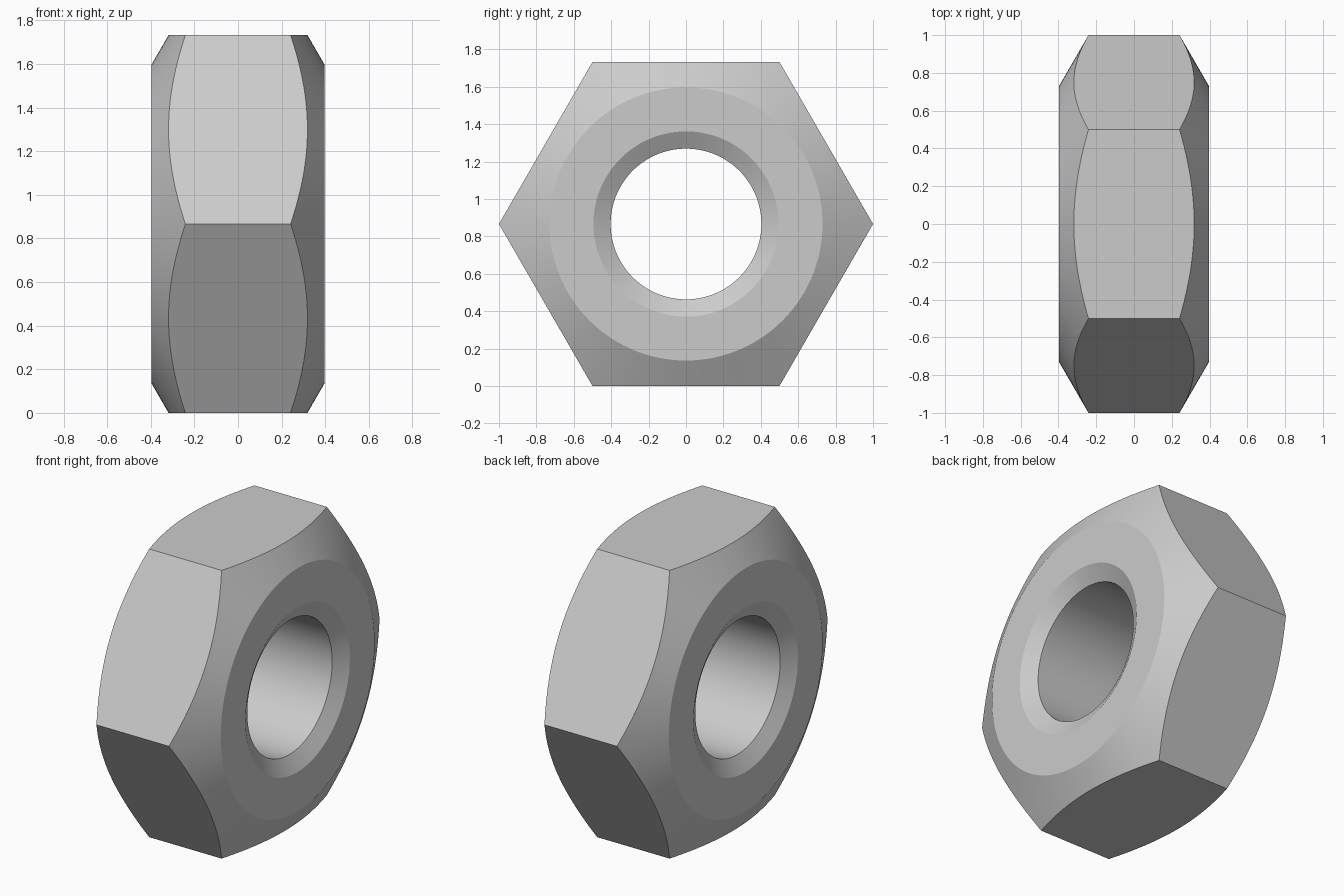
import bpy
import bmesh
from math import cos, sin, pi, tan, radians
from mathutils import Vector

cube = bpy.data.objects.get("Cube")
if cube:
    bpy.data.objects.remove(cube)

# Main dimensions
SEGMENTS = 144
HALF_WIDTH = 0.397
APOTHEM = cos(pi / 6)
FACE_RADIUS = 0.73
BORE_RADIUS = 0.403
SINK_RADIUS = 0.495
BLANK_RADIUS = 1.06
SLOPE = tan(radians(30))

# Plain grey metal
steel = bpy.data.materials.new("grey_steel")
steel.use_nodes = True
grey = (0.6, 0.6, 0.6, 1)
steel.diffuse_color = grey
steel.node_tree.nodes["Principled BSDF"].inputs["Base Color"].default_value = grey

# Half profile as (x, radius): bore, countersink, flat face, chamfer; then mirrored
half = [
    (HALF_WIDTH - (SINK_RADIUS - BORE_RADIUS) * SLOPE, BORE_RADIUS),
    (HALF_WIDTH, SINK_RADIUS),
    (HALF_WIDTH, FACE_RADIUS),
    (HALF_WIDTH - (BLANK_RADIUS - FACE_RADIUS) * SLOPE, BLANK_RADIUS),
]
profile = half + [(-x, r) for x, r in reversed(half)]

# Round blank turned about the x axis
bm = bmesh.new()
rings = []
for i in range(SEGMENTS):
    a = 2 * pi * i / SEGMENTS
    rings.append([bm.verts.new((x, r * cos(a), r * sin(a))) for x, r in profile])
count = len(profile)
for i, ring in enumerate(rings):
    after = rings[(i + 1) % SEGMENTS]
    for j in range(count):
        k = (j + 1) % count
        bm.faces.new((ring[j], ring[k], after[k], after[j]))

# Six flats cut from the blank, each closed with one face
for i in range(6):
    a = pi / 6 + i * pi / 3
    normal = Vector((0, cos(a), sin(a)))
    cut = bmesh.ops.bisect_plane(
        bm, geom=bm.verts[:] + bm.edges[:] + bm.faces[:], dist=1e-5,
        plane_co=normal * APOTHEM, plane_no=normal, clear_outer=True)
    rim = [e for e in cut["geom_cut"] if isinstance(e, bmesh.types.BMEdge)]
    bmesh.ops.contextual_create(bm, geom=rim)

bmesh.ops.remove_doubles(bm, verts=bm.verts[:], dist=1e-5)
bmesh.ops.recalc_face_normals(bm, faces=bm.faces[:])
bmesh.ops.translate(bm, verts=bm.verts[:], vec=(0, 0, APOTHEM))

mesh = bpy.data.meshes.new("hex_nut")
bm.to_mesh(mesh)
bm.free()
mesh.materials.append(steel)
nut = bpy.data.objects.new("hex_nut", mesh)
bpy.context.collection.objects.link(nut)

# Smooth round surfaces, sharp edges between them
bpy.ops.object.select_all(action="DESELECT")
nut.select_set(True)
bpy.context.view_layer.objects.active = nut
bpy.ops.object.shade_smooth_by_angle(angle=radians(20))
